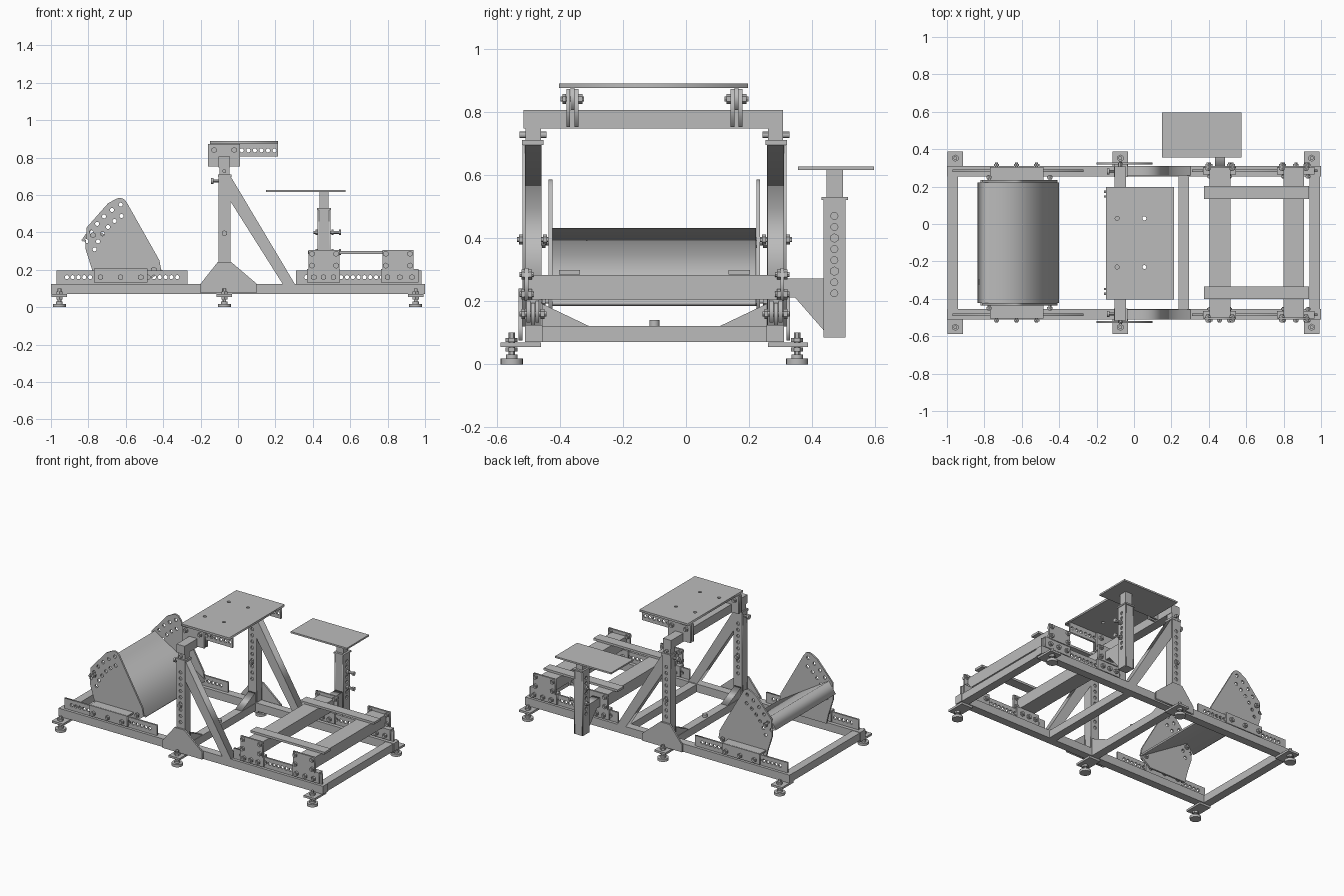
import bpy, bmesh, math
from mathutils import Matrix, Vector

cube = bpy.data.objects.get("Cube")
if cube:
    bpy.data.objects.remove(cube, do_unlink=True)

steel = bpy.data.materials.new("steel grey")
steel.use_nodes = True
GREY = (0.5, 0.5, 0.5, 1)
steel.diffuse_color = GREY
steel.node_tree.nodes["Principled BSDF"].inputs["Base Color"].default_value = GREY

# Matrices taking flat (u, v) outlines to each plane, thickness along the third axis
PLANES = {
    "xy": Matrix.Identity(4),
    "xz": Matrix(((1, 0, 0, 0), (0, 0, -1, 0), (0, 1, 0, 0), (0, 0, 0, 1))),
    "yz": Matrix(((0, 0, 1, 0), (1, 0, 0, 0), (0, 1, 0, 0), (0, 0, 0, 1))),
}
AXIS_PLANE = {"x": "yz", "y": "xz", "z": "xy"}
MID = -0.10          # y of the frame's centre line
SIDES = (-1, 1)
round_parts = []


def add(name, mesh):
    mesh.materials.clear()
    mesh.materials.append(steel)
    obj = bpy.data.objects.new(name, mesh)
    bpy.context.collection.objects.link(obj)
    return obj


def box(name, x, y, z):
    """Box from (low, high) ranges."""
    bm = bmesh.new()
    bmesh.ops.create_cube(bm, size=1)
    for v in bm.verts:
        v.co = Vector([(a + b) / 2 + c * abs(b - a) for c, (a, b) in zip(v.co, (x, y, z))])
    mesh = bpy.data.meshes.new(name)
    bm.to_mesh(mesh)
    bm.free()
    return add(name, mesh)


def rod(name, centre, radius, length, axis="z", sides=20):
    bm = bmesh.new()
    bmesh.ops.create_cone(bm, cap_ends=True, segments=sides, radius1=radius, radius2=radius, depth=length)
    bmesh.ops.transform(bm, matrix=Matrix.Translation(centre) @ PLANES[AXIS_PLANE[axis]], verts=bm.verts)
    mesh = bpy.data.meshes.new(name)
    bm.to_mesh(mesh)
    bm.free()
    obj = add(name, mesh)
    if sides > 6:
        round_parts.append(obj)
    return obj


def plate(name, outline, at, thick, plane="xz", holes=(), radius=0.011):
    """Flat plate with drilled holes, centred at the given depth."""
    curve = bpy.data.curves.new(name, "CURVE")
    curve.dimensions, curve.fill_mode, curve.extrude = "2D", "BOTH", thick / 2
    loops = [outline]
    for u, v in holes:
        loops.append([(u + radius * math.cos(k * math.tau / 14), v + radius * math.sin(k * math.tau / 14))
                      for k in range(14)])
    for loop in loops:
        spline = curve.splines.new("POLY")
        spline.points.add(len(loop) - 1)
        spline.use_cyclic_u = True
        for p, (u, v) in zip(spline.points, loop):
            p.co = (u, v, 0, 1)
    temp = bpy.data.objects.new(name, curve)
    mesh = bpy.data.meshes.new_from_object(temp)
    bpy.data.objects.remove(temp)
    mesh.transform(PLANES[plane])
    mesh.transform(Matrix.Translation(PLANES[plane] @ Vector((0, 0, at))) if plane != "xz"
                   else Matrix.Translation((0, at, 0)))
    return add(name, mesh)


def rect(u0, u1, v0, v1):
    return [(u0, v0), (u1, v0), (u1, v1), (u0, v1)]


def span(s, a, b):
    """Mirrored y range about the centre line."""
    return tuple(sorted((MID + s * a, MID + s * b)))


def row(start, end, count, v):
    return [(start + (end - start) * i / (count - 1), v) for i in range(count)]


def bolt(x, y, z, length, radius=0.016):
    """Through bolt along y with a hex head and nut."""
    rod("bolt_shank", (x, y, z), radius * 0.5, length, "y", 12)
    for s in SIDES:
        rod("bolt_head", (x, y + s * (length / 2 - 0.012), z), radius, 0.012, "y", 6)


# Base frame
for s in SIDES:
    box("side_rail", (-1, 1), span(s, 0.355, 0.41), (0.07, 0.125))
for x in (-0.97, -0.073, 0.267, 0.967):
    box("cross_rail", (x - 0.028, x + 0.028), (MID - 0.355, MID + 0.355), (0.07, 0.122))
rod("cable_stud", (-0.073, MID, 0.13), 0.016, 0.02)

# Levelling feet
for x in (-0.955, -0.073, 0.95):
    for s in SIDES:
        y = MID + s * 0.452
        box("foot_bracket", (x - 0.042, x + 0.042), span(s, 0.36, 0.487), (0.055, 0.069))
        rod("foot_pad", (x, y, 0.009), 0.035, 0.018)
        rod("foot_collar", (x, y, 0.024), 0.018, 0.014)
        rod("foot_screw", (x, y, 0.06), 0.01, 0.08, "z", 12)
        for z in (0.047, 0.077):
            rod("foot_nut", (x, y, z), 0.019, 0.014, "z", 6)

# Uprights with diagonal braces and gussets
upright_holes = [(-0.073, 0.28 + 0.0425 * i) for i in range(9)]
for s in SIDES:
    box("upright_core", (-0.104, -0.04), span(s, 0.365, 0.41), (0.12, 0.70))
    for d in (0.361, 0.414):
        plate("upright_wall", rect(-0.104, -0.04, 0.12, 0.70), MID + s * d, 0.008, holes=upright_holes)
    box("upright_slider", (-0.1, -0.046), span(s, 0.36, 0.408), (0.70, 0.75))
    box("upright_collar", (-0.108, -0.036), span(s, 0.352, 0.42), (0.695, 0.71))
    rod("slider_pin", (-0.073, MID + s * 0.385, 0.727), 0.01, 0.085, "y", 12)
    rod("clamp_screw", (-0.122, MID + s * 0.38, 0.675), 0.008, 0.045, "x", 12)
    rod("clamp_knob", (-0.138, MID + s * 0.38, 0.675), 0.016, 0.012, "x")
    plate("diagonal_brace", [(-0.04, 0.70), (-0.04, 0.565), (0.24, 0.122), (0.305, 0.122)],
          MID + s * 0.384, 0.052)
    plate("outer_gusset", [(-0.2, 0.075), (0.1, 0.075), (0.1, 0.125), (-0.035, 0.24), (-0.109, 0.24),
                           (-0.2, 0.125)], MID + s * 0.424, 0.012)
    plate("inner_gusset", [(MID + s * 0.356, 0.12), (MID + s * 0.205, 0.12), (MID + s * 0.356, 0.192)],
          -0.073, 0.05, "yz")
    bolt(-0.073, MID + s * 0.385, 0.395, 0.10)

# Wheel deck
box("deck_beam", (-0.104, -0.043), (-0.515, 0.308), (0.747, 0.805))
plate("wheel_deck", rect(-0.15, 0.215, -0.403, 0.197), 0.882, 0.014, "xy",
      [(x, y) for x in (-0.09, 0.055) for y in (0.03, -0.23)])
for s in SIDES:
    y = MID + s * 0.26
    plate("deck_hanger", rect(-0.15, 0.215, 0.806, 0.876), y, 0.012,
          holes=row(0.02, 0.195, 6, 0.838))
    for side in SIDES:
        plate("deck_bracket", [(-0.16, 0.752), (-0.104, 0.752), (-0.104, 0.806), (-0.043, 0.806),
                               (-0.043, 0.752), (0.01, 0.752), (0.01, 0.872), (-0.16, 0.872)],
              y + side * 0.013, 0.012)
    for x in (-0.128, -0.02):
        bolt(x, y, 0.84, 0.075)

# Slotted mounting rails and clamp brackets: (rail x0, x1, hole count, brackets)
mounts = [(-0.97, -0.27, 20, [(-0.77, -0.485)]), (0.31, 0.98, 19, [(0.37, 0.545), (0.765, 0.965)])]
for s in SIDES:
    y = MID + s * 0.385
    for x0, x1, count, brackets in mounts:
        plate("mount_rail", rect(x0, x1, 0.123, 0.195), y, 0.012, holes=row(x0 + 0.055, x1 - 0.055, count, 0.16))
        for a, b in brackets:
            for side in SIDES:
                plate("clamp_plate", rect(a, b, 0.132, 0.2), y + side * 0.014, 0.012)
            box("clamp_cap", (a, b), (y - 0.02, y + 0.02), (0.195, 0.205))
            for x, z in row(a + 0.035, b - 0.035, 3, 0.16):
                bolt(x, y, z, 0.085)

# Pedal cradle
cheek = [(-0.765, 0.135), (-0.485, 0.135), (-0.41, 0.195), (-0.42, 0.25), (-0.595, 0.56), (-0.61, 0.578),
         (-0.63, 0.585), (-0.65, 0.58), (-0.695, 0.555), (-0.81, 0.425), (-0.815, 0.31), (-0.78, 0.2)]
pivot = Vector((-0.45, 0.2))
cheek_holes = []
for reach, start in ((0.39, 117), (0.335, 121)):
    for i in range(6):
        a = math.radians(start + i * 8)
        cheek_holes.append((pivot.x + reach * math.cos(a), pivot.y + reach * math.sin(a)))
for s in SIDES:
    plate("pedal_cheek", cheek, MID + s * 0.329, 0.012, holes=cheek_holes)
    box("cheek_flange", (-0.77, -0.485), span(s, 0.33, 0.40), (0.195, 0.206))
    for x, z in ((-0.775, 0.385), (pivot.x, 0.2)):
        bolt(x, MID + s * 0.335, z, 0.055)
plate("pedal_tray", [(-0.4, 0.195), (-0.785, 0.432), (-0.838, 0.357), (-0.827, 0.35), (-0.781, 0.416),
                     (-0.406, 0.185)], MID, 0.645)

# Seat carriage
for x in (0.46, 0.855):
    box("seat_beam", (x - 0.055, x + 0.055), (MID - 0.405, MID + 0.405), (0.206, 0.283))
    for s in SIDES:
        plate("seat_end_plate", rect(x - 0.083, x + 0.083, 0.2, 0.305), MID + s * 0.405, 0.012)
        for dx in (-0.065, 0.065):
            for z in (0.222, 0.285):
                bolt(x + dx, MID + s * 0.405, z, 0.045)
for s in SIDES:
    box("seat_slider", (0.375, 0.935), span(s, 0.235, 0.302), (0.284, 0.299))

# Side control stand
post_holes = [(0.47, 0.225 + 0.035 * i) for i in range(8)]
plate("stand_arm", [(0.30, 0.272), (0.436, 0.272), (0.436, 0.108), (0.345, 0.212), (0.30, 0.212)], 0.46, 0.055, "yz")
box("stand_post_core", (0.434, 0.486), (0.435, 0.506), (0.085, 0.525))
for x in (0.430, 0.490):
    plate("stand_post_wall", rect(0.435, 0.506, 0.085, 0.525), x, 0.008, "yz", post_holes)
box("stand_collar", (0.422, 0.498), (0.43, 0.513), (0.52, 0.53))
box("stand_slider", (0.435, 0.485), (0.445, 0.498), (0.52, 0.617))
for z in (0.295, 0.40):
    rod("stand_pin", (0.475, 0.47, z), 0.008, 0.14, "x", 12)
    for x in (0.42, 0.505, 0.545):
        rod("stand_pin_nut", (x, 0.47, z), 0.015, 0.012, "x", 6)
box("stand_deck", (0.15, 0.575), (0.355, 0.595), (0.615, 0.626))

# Smooth the round parts
bpy.ops.object.select_all(action="DESELECT")
for obj in round_parts:
    obj.select_set(True)
bpy.context.view_layer.objects.active = round_parts[0]
bpy.ops.object.shade_smooth_by_angle()
